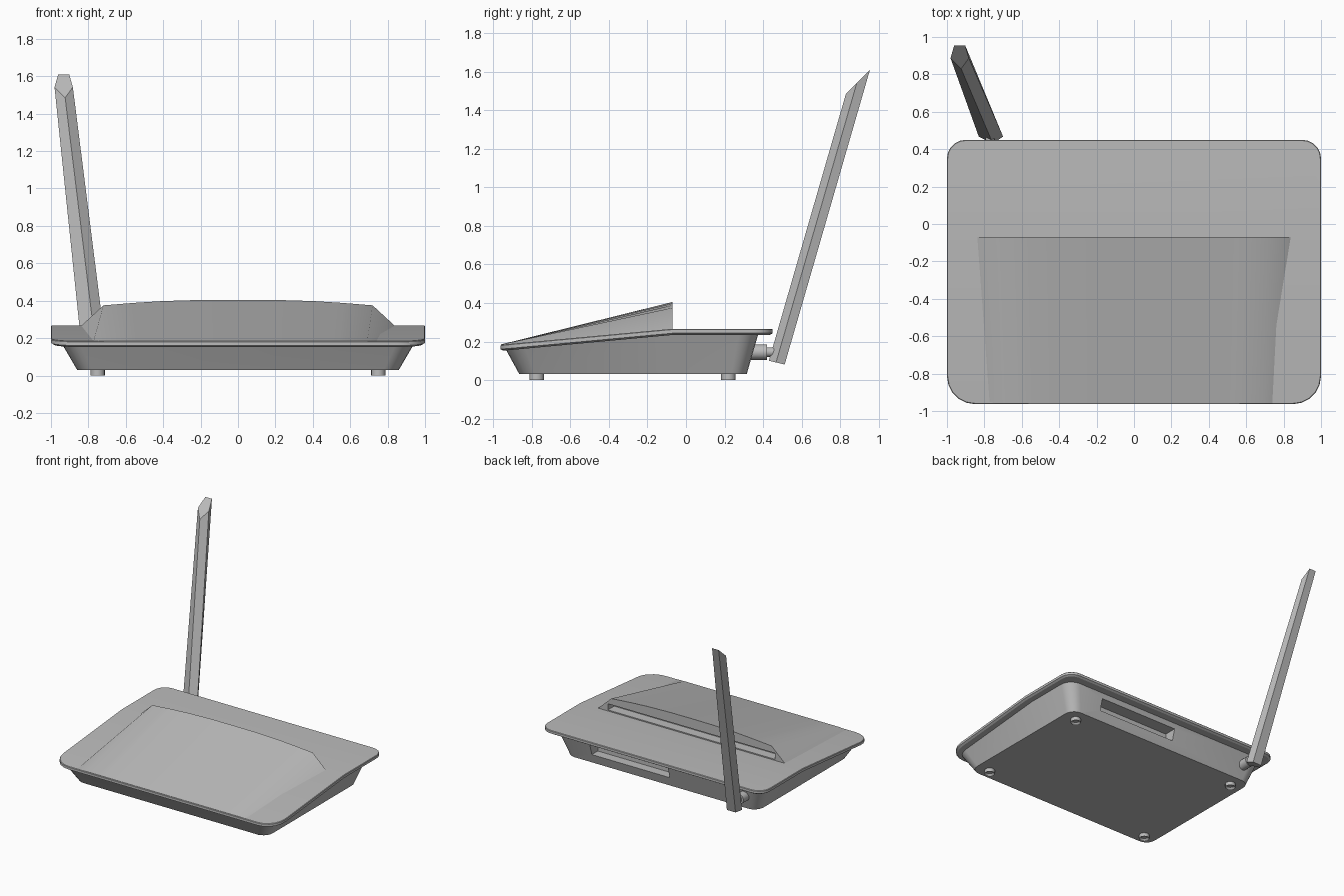
import bpy, bmesh, math
from mathutils import Vector

if "Cube" in bpy.data.objects:
    bpy.data.objects.remove(bpy.data.objects["Cube"])

grey = bpy.data.materials.new("plain grey")
grey.use_nodes = True
grey.diffuse_color = (0.5, 0.5, 0.5, 1)
grey.node_tree.nodes["Principled BSDF"].inputs["Base Color"].default_value = (0.5, 0.5, 0.5, 1)

KNEE = -0.07      # the lid slopes down in front of this line
FALL = 0.093      # slope of the lid


def finish(name, bm, smooth=True):
    bmesh.ops.recalc_face_normals(bm, faces=bm.faces)
    mesh = bpy.data.meshes.new(name)
    bm.to_mesh(mesh)
    bm.free()
    mesh.materials.append(grey)
    ob = bpy.data.objects.new(name, mesh)
    bpy.context.collection.objects.link(ob)
    bpy.ops.object.select_all(action='DESELECT')
    ob.select_set(True)
    bpy.context.view_layer.objects.active = ob
    if smooth:
        bpy.ops.object.shade_smooth_by_angle(angle=math.radians(30))
    return ob


def loft(rings):
    """Skin a stack of equal point rings and cap both ends."""
    bm = bmesh.new()
    loops = [[bm.verts.new(p) for p in ring] for ring in rings]
    n = len(loops[0])
    for a, b in zip(loops, loops[1:]):
        for i in range(n):
            j = (i + 1) % n
            bm.faces.new((a[i], a[j], b[j], b[i]))
    bm.faces.new(loops[0])
    bm.faces.new(loops[-1])
    return bm


def rounded_rect(half_x, front, back, r_front, r_back, z, steps=5):
    ring = []
    for sx, y, r, start in ((1, back, r_back, 0), (-1, back, r_back, 90),
                            (-1, front, r_front, 180), (1, front, r_front, 270)):
        cy = y - r if y == back else y + r
        for k in range(steps + 1):
            a = math.radians(start + 90 * k / steps)
            ring.append((sx * (half_x - r) + r * math.cos(a), cy + r * math.sin(a), z))
    return ring


def fold(bm, above):
    """Crease at the knee and lower everything in front of it."""
    bmesh.ops.bisect_plane(bm, geom=bm.verts[:] + bm.edges[:] + bm.faces[:],
                           plane_co=(0, KNEE, 0), plane_no=(0, 1, 0))
    for v in bm.verts:
        if v.co.y < KNEE and v.co.z > above:
            v.co.z -= (KNEE - v.co.y) * FALL


def cut_box(target, low, high):
    bm = bmesh.new()
    bmesh.ops.create_cube(bm, size=1)
    low, high = Vector(low), Vector(high)
    for v in bm.verts:
        v.co = (low + high) / 2 + v.co * (high - low)
    cutter = finish("cutter", bm, False)
    cutter.hide_render = True
    mod = target.modifiers.new("recess", 'BOOLEAN')
    mod.operation = 'DIFFERENCE'
    mod.solver = 'EXACT'
    mod.object = cutter
    bpy.context.view_layer.objects.active = target
    bpy.ops.object.modifier_apply(modifier=mod.name)
    bpy.data.objects.remove(cutter)


def cylinder_along(name, radius, start, end, sides=16):
    start, end = Vector(start), Vector(end)
    axis = end - start
    bm = bmesh.new()
    bmesh.ops.create_cone(bm, cap_ends=True, segments=sides, radius1=radius,
                          radius2=radius, depth=axis.length)
    bm.transform(axis.to_track_quat('Z', 'Y').to_matrix().to_4x4())
    bmesh.ops.translate(bm, verts=bm.verts, vec=(start + end) / 2)
    return finish(name, bm)


# Lid: folded slab with a softened rim
bm = loft([rounded_rect(1 - d, -0.963 + d, 0.45 - d, 0.15 - d, 0.1 - d, z)
           for d, z in ((0.015, 0.234), (0, 0.243), (0, 0.262), (0.004, 0.266))])
fold(bm, 0)
finish("lid", bm)

# Body: tapered tray under the lid with a port recess at the back
bm = loft([rounded_rect(0.86, -0.865, 0.315, 0.08, 0.08, 0.03),
           rounded_rect(0.94, -0.935, 0.375, 0.1, 0.1, 0.238)])
fold(bm, 0.1)
body = finish("body", bm)
cut_box(body, (-0.09, 0.26, 0.105), (0.61, 0.6, 0.195))

# Raised panel: wedge with a shallow crown and an open slot at the back
half = [(0.84, 0.264), (0.72, 0.375), (0.56, 0.388), (0.4, 0.398), (0.2, 0.404)]
crown = half + [(0, 0.405)] + [(-x, z) for x, z in reversed(half)]
back = [(x, KNEE, z) for x, z in crown]
front = []
for x, z in crown:
    edge = abs(x) > 0.8
    front.append((x * (0.92 if edge else 0.96), -0.96, 0.182 if edge else 0.185))
back += [(-0.84, KNEE, 0.245), (0.84, KNEE, 0.245)]
front += [(-0.77, -0.96, 0.165), (0.77, -0.96, 0.165)]
panel = finish("raised_panel", loft([back, front]))
cut_box(panel, (-0.75, KNEE - 0.08, 0.275), (0.75, 0.1, 0.325))

# Feet: short discs with a hollow underside
for side, sx in (("left", 0.75), ("right", -0.75)):
    for end, y in (("front", -0.775), ("back", 0.22)):
        bm = bmesh.new()
        bmesh.ops.create_cone(bm, cap_ends=True, segments=16, radius1=0.038,
                              radius2=0.038, depth=0.04)
        bmesh.ops.translate(bm, verts=bm.verts, vec=(sx, y, 0.02))
        sole = min(bm.faces, key=lambda f: f.calc_center_median().z)
        bmesh.ops.inset_region(bm, faces=[sole], thickness=0.014)
        bmesh.ops.translate(bm, verts=sole.verts, vec=(0, 0, 0.015))
        finish(f"{end}_{side}_foot", bm)

# Antenna joint
cylinder_along("antenna_socket", 0.04, (-0.77, 0.33, 0.145), (-0.77, 0.42, 0.145))
cylinder_along("antenna_pin", 0.025, (-0.77, 0.41, 0.145), (-0.77, 0.48, 0.145))


# Antenna: five-sided blade, ridged in front, with a slanted tip
def blade(centre, y, z, width, slant):
    section = ((0.08, 0), (0.5, 0.04), (0.3, 0.088), (-0.3, 0.088), (-0.5, 0.04))
    return [(centre + width * u, y + d + 0.295 * slant * d, z + slant * d)
            for u, d in section]


bm = loft([blade(-0.765, 0.43, 0.1, 0.13, -0.22),
           blade(-0.932, 0.83, 1.485, 0.098, 1.42)])
finish("antenna", bm, False)
